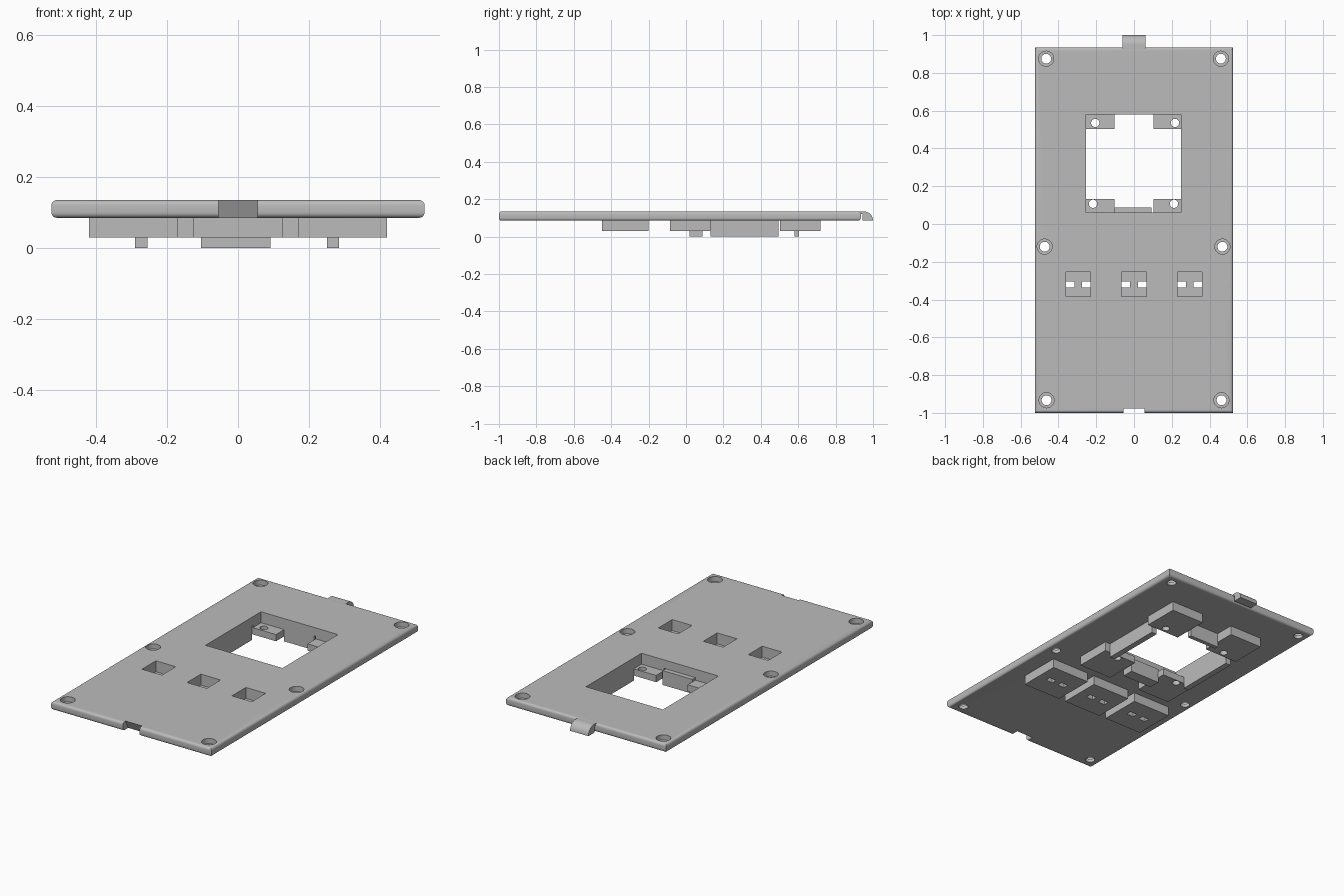
import bpy, bmesh, math

old = bpy.data.objects.get("Cube")
if old:
    bpy.data.objects.remove(old, do_unlink=True)

grey = bpy.data.materials.new("plain_grey")
grey.use_nodes = True
COLOUR = (0.5, 0.5, 0.5, 1)
grey.diffuse_color = COLOUR
grey.node_tree.nodes["Principled BSDF"].inputs["Base Color"].default_value = COLOUR

LOW, BASE, TOP = 0.03, 0.085, 0.135   # housing underside, plate underside, plate top


def finish(name, bm):
    bmesh.ops.recalc_face_normals(bm, faces=bm.faces[:])
    mesh = bpy.data.meshes.new(name)
    bm.to_mesh(mesh)
    bm.free()
    obj = bpy.data.objects.new(name, mesh)
    bpy.context.collection.objects.link(obj)
    mesh.materials.append(grey)
    return obj


def box(name, x0, x1, y0, y1, z0, z1, fillet=0):
    bm = bmesh.new()
    bmesh.ops.create_cube(bm, size=1)
    for v in bm.verts:
        v.co = [a if c < 0 else b for c, a, b in
                zip(v.co, (x0, y0, z0), (x1, y1, z1))]
    if fillet:
        edges = [e for e in bm.edges
                 if abs(e.verts[0].co.z - e.verts[1].co.z) < 1e-5]
        bmesh.ops.bevel(bm, geom=edges, offset=fillet, segments=5,
                        profile=0.5, affect='EDGES')
    return finish(name, bm)


def cylinder(name, x, y, radius, z0, z1):
    bm = bmesh.new()
    bmesh.ops.create_cone(bm, cap_ends=True, segments=32, radius1=radius,
                          radius2=radius, depth=z1 - z0)
    bmesh.ops.translate(bm, verts=bm.verts[:], vec=(x, y, (z0 + z1) / 2))
    return finish(name, bm)


def prism(name, profile, half_width):
    """Extrude a y-z profile across x."""
    bm = bmesh.new()
    face = bm.faces.new([bm.verts.new((-half_width, y, z)) for y, z in profile])
    ext = bmesh.ops.extrude_face_region(bm, geom=[face])
    moved = [g for g in ext["geom"] if isinstance(g, bmesh.types.BMVert)]
    bmesh.ops.translate(bm, verts=moved, vec=(2 * half_width, 0, 0))
    return finish(name, bm)


def select(obj):
    bpy.ops.object.select_all(action='DESELECT')
    obj.select_set(True)
    bpy.context.view_layer.objects.active = obj


def cut(obj, *cutters):
    for cutter in cutters:
        select(obj)
        mod = obj.modifiers.new("cut", 'BOOLEAN')
        mod.operation = 'DIFFERENCE'
        mod.solver = 'EXACT'
        mod.object = cutter
        bpy.ops.object.modifier_apply(modifier=mod.name)
        bpy.data.objects.remove(cutter, do_unlink=True)


def smooth(obj):
    select(obj)
    bpy.ops.object.shade_smooth_by_angle(angle=math.radians(35))


def window():
    return box("window_cutter", -0.255, 0.25, 0.06, 0.58, 0.07, 0.3)


def pocket(x):
    return box("pocket_cutter", x - 0.065, x + 0.065, -0.385, -0.255, 0.07, 0.3)


# Face plate with rounded rims, window and button pockets
BUTTONS = (-0.295, 0, 0.295)
plate = box("face_plate", -0.525, 0.525, -1, 0.935, BASE, TOP, fillet=0.015)
cut(plate, window(), *[pocket(x) for x in BUTTONS])

# Counterbored screw holes
for x, y in ((-0.465, 0.875), (0.46, 0.875), (-0.473, -0.12),
             (0.468, -0.12), (-0.463, -0.933), (0.463, -0.933)):
    cut(plate, cylinder("bore", x, y, 0.04, 0.105, 0.3),
        cylinder("hole", x, y, 0.026, 0, 0.3))

# Undercut notch in the front rim
cut(plate, prism("notch", [(-1.1, 0.05), (-0.933, 0.05),
                           (-0.983, 0.15), (-1.1, 0.15)], 0.055))
smooth(plate)

# Hooked tab at the back
arc = [(0.95 + 0.05 * math.sin(a), BASE + 0.05 * math.cos(a))
       for a in (i * math.pi / 20 for i in range(11))]
tab = prism("back_tab", [(0.915, TOP - 0.001)] + arc +
            [(0.945, BASE), (0.945, 0.122), (0.915, 0.122)], 0.06)
smooth(tab)

# Button housings with two lead slots each
for i, x in enumerate(BUTTONS):
    housing = box(f"button_housing_{i + 1}", x - 0.125, x + 0.125,
                  -0.45, -0.2, LOW, BASE)
    cut(housing, pocket(x),
        *[box("slot", x + s - 0.023, x + s + 0.023, -0.336, -0.304, 0, 0.2)
          for s in (-0.043, 0.043)])

# Corner mounts around the window, each with a screw hole
for name, side, y0, hole_x, hole_y in (
        ("back_right_mount", -1, 0.503, -0.205, 0.535),
        ("back_left_mount", 1, 0.503, 0.217, 0.535),
        ("front_right_mount", -1, -0.085, -0.217, 0.107),
        ("front_left_mount", 1, -0.085, 0.212, 0.107)):
    x0, x1 = sorted((side * 0.103, side * 0.32))
    mount = box(name, x0, x1, y0, y0 + 0.217, LOW, BASE)
    cut(mount, window(), cylinder("hole", hole_x, hole_y, 0.022, 0, 0.2))
    smooth(mount)

# Retaining walls between the mounts
box("left_wall", 0.25, 0.285, 0.13, 0.495, 0, BASE)
box("right_wall", -0.29, -0.255, 0.13, 0.495, 0, BASE)
box("front_wall", -0.104, 0.092, 0.02, 0.088, 0, BASE)
box("back_wall", -0.104, 0.092, 0.58, 0.605, 0, BASE)
